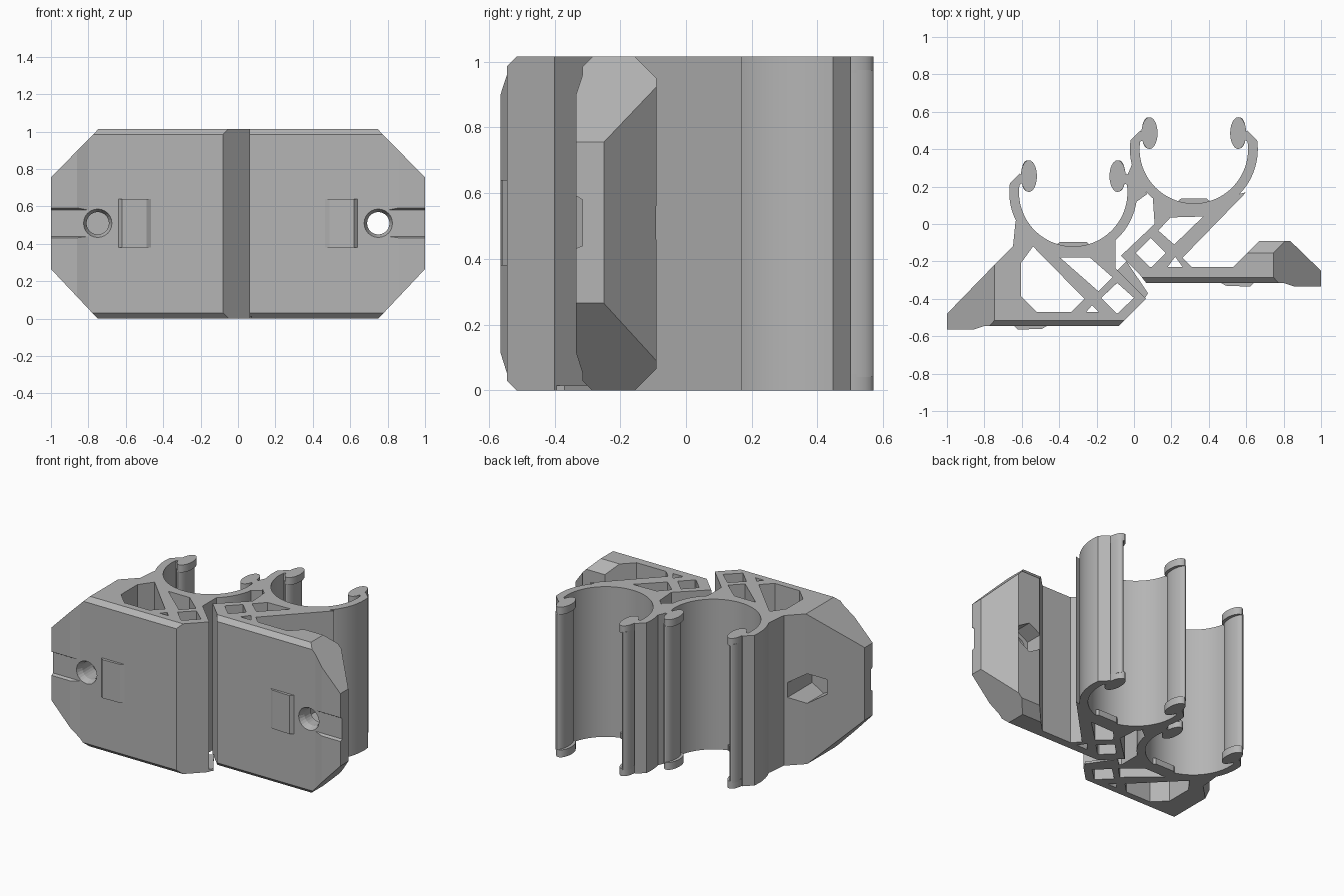
import bpy, bmesh
from math import cos, sin, pi, radians

cube = bpy.data.objects.get("Cube")
if cube:
    bpy.data.objects.remove(cube, do_unlink=True)

grey = bpy.data.materials.new("light_grey")
grey.use_nodes = True
grey.diffuse_color = (0.46, 0.46, 0.46, 1)
grey.node_tree.nodes["Principled BSDF"].inputs["Base Color"].default_value = (0.46, 0.46, 0.46, 1)

H = 1.015      # height of the bracket
MID = 0.51     # height of the screw holes
PLACE = {"x": lambda a, b, c: (c, a, b),
         "y": lambda a, b, c: (a, c, b),
         "z": lambda a, b, c: (a, b, c)}


def prism(name, pts, lo=0, hi=H, axis="z", grow=1, about=(0, 0)):
    """Extrude a flat outline along an axis, optionally tapering its far end."""
    bm = bmesh.new()
    put = PLACE[axis]
    far = [(about[0] + (a - about[0]) * grow, about[1] + (b - about[1]) * grow) for a, b in pts]
    near_v = [bm.verts.new(put(a, b, lo)) for a, b in pts]
    far_v = [bm.verts.new(put(a, b, hi)) for a, b in far]
    bm.faces.new(near_v)
    bm.faces.new(far_v)
    n = len(pts)
    for i in range(n):
        j = (i + 1) % n
        bm.faces.new((near_v[i], near_v[j], far_v[j], far_v[i]))
    bmesh.ops.recalc_face_normals(bm, faces=bm.faces)
    mesh = bpy.data.meshes.new(name)
    bm.to_mesh(mesh)
    bm.free()
    mesh.materials.append(grey)
    ob = bpy.data.objects.new(name, mesh)
    bpy.context.collection.objects.link(ob)
    return ob


def carve(ob, cutter, operation="DIFFERENCE"):
    """Apply a boolean and throw the cutter away."""
    mod = ob.modifiers.new("cut", "BOOLEAN")
    mod.operation, mod.object, mod.solver = operation, cutter, "EXACT"
    bpy.context.view_layer.objects.active = ob
    bpy.ops.object.modifier_apply(modifier=mod.name)
    bpy.data.objects.remove(cutter, do_unlink=True)


def oval(cx, cy, rx, ry, n=24, start=0):
    return [(cx + rx * cos(start + 2 * pi * i / n), cy + ry * sin(start + 2 * pi * i / n))
            for i in range(n)]


def smooth(ob):
    bpy.ops.object.select_all(action="DESELECT")
    ob.select_set(True)
    bpy.context.view_layer.objects.active = ob
    bpy.ops.object.shade_smooth_by_angle(angle=radians(25))


def finish_plate(ob, s, front, nut):
    """Trim the outer end to an octagon, then cut screw hole, nut pocket and groove."""
    octagon = [(-s * .5, -.1), (s * .75, 0), (s, .265), (s, .755), (s * .745, H), (-s * .5, H + .1)]
    octagon[1:1] = [(s * .5, 0)]
    octagon[-1:-1] = [(s * .5, H)]
    carve(ob, prism("trim", octagon, -1, 1, "y"), "INTERSECT")
    x = s * .75
    carve(ob, prism("screw", oval(x, MID, .06, .06), -1, 1, "y"))
    carve(ob, prism("sink", oval(x, MID, .08, .08), front - .01, front + .05, "y", .7, (x, MID)))
    carve(ob, prism("nut", oval(x, MID, .1, .1, 6, pi / 2), nut, nut + .6, "y"))
    carve(ob, prism("groove", [(front - .1, .40), (front, .44), (front, .58), (front - .1, .64)],
                    s * .79, s * 1.1, "x"))
    # Shallow raised pad on the front
    prism("front_pad", [(s * .65, front + .01), (s * .62, front - .02),
                        (s * .49, front - .015), (s * .45, front + .01)], .38, .64)


def front_chamfer(front):
    """Side outline with bevelled top and bottom front edges."""
    return [(front - .03, .06), (front, .03), (front + .03, 0), (1, 0),
            (1, H), (front + .03, H), (front, H - .03), (front - .03, H - .06)]


# Left body: wedge, front wall and lattice in one block
F = -.545
left = prism("left_body", [(-1, F - .02), (-.86, F - .02), (-.80, F), (-.08, F), (.065, -.40),
                           (-.10, -.235), (-.10, -.075), (-.20, -.12), (-.45, -.12), (-.63, .03),
                           (-.635, 0), (-.647, -.12), (-.738, -.21), (-1, -.48)])
for hole in ([(-.605, -.21), (-.54, -.12), (-.265, -.40), (-.335, -.47), (-.52, -.47), (-.605, -.385)],
             [(-.395, -.18), (-.235, -.18), (-.115, -.285), (-.19, -.36)],
             [(-.09, -.315), (0, -.395), (-.09, -.48), (-.175, -.395)],
             [(-.225, -.435), (-.19, -.47), (-.255, -.47)]):
    carve(left, prism("hole", hole, -1, 2))
carve(left, prism("edge", front_chamfer(F), -2, 2, "x"), "INTERSECT")
finish_plate(left, -1, F, -.40)

# Right plate with the thick block behind its screw hole
F = -.315
right = prism("right_plate", [(.065, F), (.80, F), (.86, F - .02), (1, F - .02), (1, -.25),
                              (.835, -.09), (.67, -.09), (.53, -.23), (.0, -.23)])
carve(right, prism("edge", [(F - .03, .06), (F, .03), (F + .03, 0), (-.155, 0), (-.09, .065),
                            (-.09 + .05, .115), (-.04, H - .115), (-.09, H - .065), (-.155, H),
                            (F + .03, H), (F, H - .03), (F - .03, H - .06)], -2, 2, "x"), "INTERSECT")
finish_plate(right, 1, F, -.21)

# Lattice holding the right clip
lattice = prism("right_lattice", [(.045, -.285), (-.07, -.17), (.11, .0), (.10, .15), (.20, .095),
                                  (.32, .065), (.45, .095), (.56, .16), (.60, .17), (.26, -.18),
                                  (.32, -.24), (.30, -.285)])
for hole in ([(.13, -.035), (.195, .035), (.37, .04), (.215, -.11)],
             [(.09, -.075), (.17, -.155), (.09, -.235), (.01, -.155)],
             [(.22, -.175), (.26, -.23), (.18, -.23)]):
    carve(lattice, prism("hole", hole, -1, 2))

# Open round clips with rounded tips
R_OUT, R_IN = .342, .29
for side, cx, cy in (("left", -.325, .17), ("right", .32, .40)):
    sweep = [radians(-188 + 196 * i / 48) for i in range(49)]
    outline = [(cx + R_OUT * cos(a), cy + R_OUT * sin(a)) for a in sweep]
    outline += [(cx + .285, cy + .10), (cx + .25, cy + .06)]
    outline += [(cx + R_IN * cos(a), cy + R_IN * sin(a)) for a in reversed(sweep)]
    outline += [(cx - .25, cy + .06), (cx - .285, cy + .10)]
    smooth(prism(side + "_clip", outline))
    for s in (-1, 1):
        smooth(prism(side + "_clip_tip", oval(cx + s * .247, cy + .087, .032, .083), .04, H - .04))
        for lo, hi in ((0, .05), (H - .05, H)):
            smooth(prism(side + "_tip_lip", oval(cx + s * .237, cy + .086, .043, .085), lo, hi))
    # Small stop at the bottom of the bore
    prism(side + "_clip_stop", [(cx - .10, cy - .29), (cx - .07, cy - .265),
                                (cx + .07, cy - .265), (cx + .10, cy - .29)], 0, .04)

# Web between the clips and thin bridge between the bodies
prism("clip_web", [(-.04, .25), (-.01, .32), (.07, .16), (.015, .12)])
prism("bridge", [(.05, -.41), (.075, -.37), (-.04, -.20), (-.09, -.25)], 0, .015)
